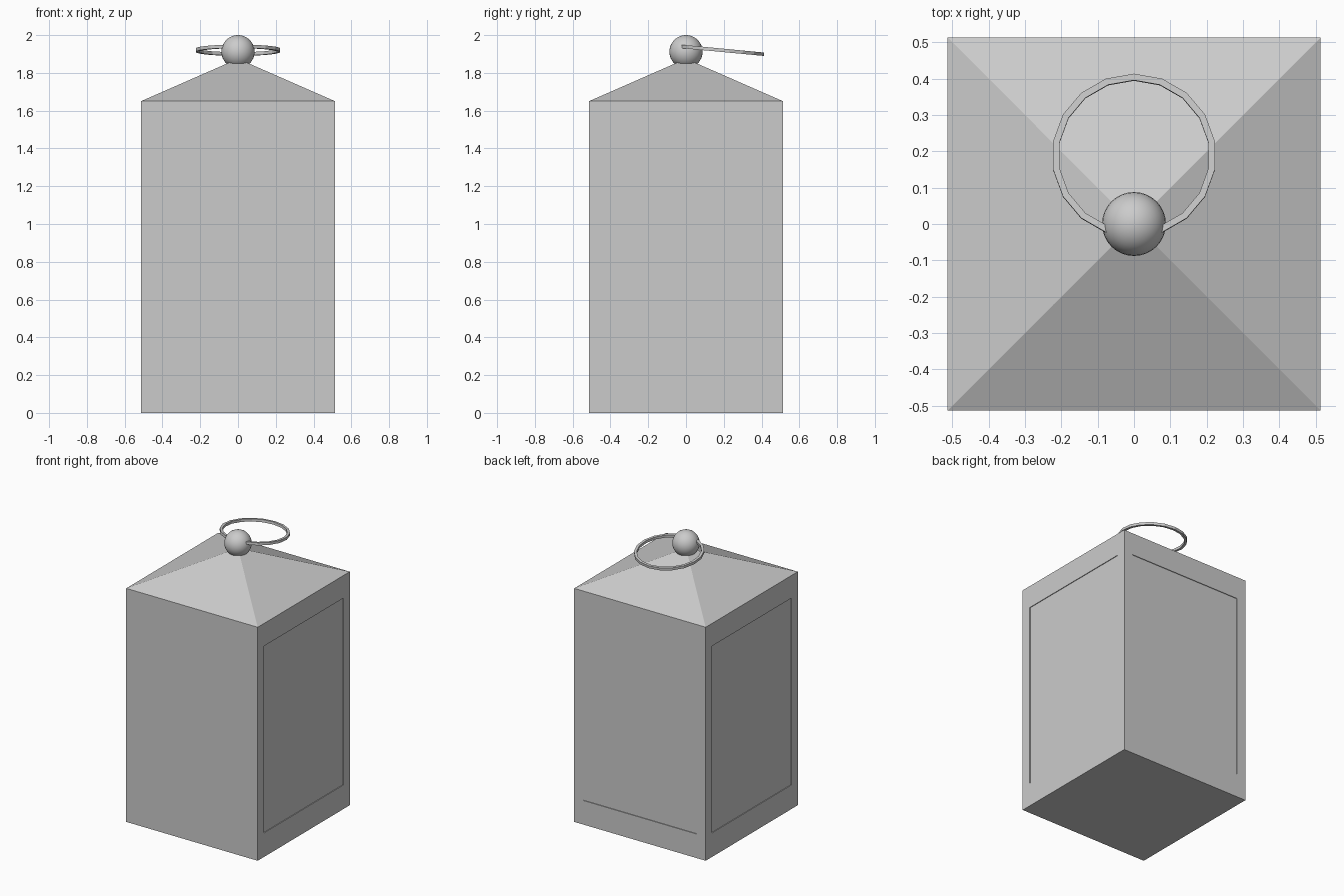
import bpy, bmesh, math
from mathutils import Matrix

cube = bpy.data.objects.get("Cube")
if cube:
    bpy.data.objects.remove(cube, do_unlink=True)

GREY = (0.6, 0.6, 0.6, 1)
HALF, EAVE, APEX = 0.514, 1.65, 1.875

grey = bpy.data.materials.new("light_grey")
grey.use_nodes = True
grey.diffuse_color = GREY
grey.node_tree.nodes["Principled BSDF"].inputs["Base Color"].default_value = GREY


def make_object(name, bm):
    bmesh.ops.recalc_face_normals(bm, faces=bm.faces)
    mesh = bpy.data.meshes.new(name)
    bm.to_mesh(mesh)
    bm.free()
    mesh.materials.append(grey)
    obj = bpy.data.objects.new(name, mesh)
    bpy.context.collection.objects.link(obj)
    return obj


# Lantern body: a box with shallow window panels on both sides and the back
bm = bmesh.new()
size = Matrix.Diagonal((2 * HALF, 2 * HALF, EAVE, 1))
bmesh.ops.create_cube(bm, size=1, matrix=Matrix.Translation((0, 0, EAVE / 2)) @ size)
bm.normal_update()
windows = [f for f in bm.faces if abs(f.normal.x) > 0.9 or f.normal.y > 0.9]
for face in windows:
    normal = face.normal.copy()
    bmesh.ops.inset_individual(bm, faces=[face], thickness=0.1)
    # Bring the panel to its full height, then sink it slightly
    for v in face.verts:
        v.co.z = 1.49 if v.co.z > EAVE / 2 else 0.17
    bmesh.ops.inset_individual(bm, faces=[face], thickness=0)
    for v in face.verts:
        v.co -= normal * 0.005

# Pyramid roof raised from the top of the box
top = max(bm.faces, key=lambda f: f.calc_center_median().z)
bmesh.ops.poke(bm, faces=[top])
max(bm.verts, key=lambda v: v.co.z + (abs(v.co.x) < 0.01)).co.z = APEX
make_object("lantern_body", bm)

# Round finial
bm = bmesh.new()
bmesh.ops.create_uvsphere(bm, u_segments=32, v_segments=16, radius=0.088,
                          matrix=Matrix.Translation((0, 0, 1.912)))
for f in bm.faces:
    f.smooth = True
make_object("finial_ball", bm)

# Carrying ring: square section swept round, tilted down towards the back
SIDES = 18
section = [(0.208, -0.009), (0.226, -0.009), (0.226, 0.009), (0.208, 0.009)]
bm = bmesh.new()
loops = []
for i in range(SIDES):
    a = math.pi / 2 + math.tau * i / SIDES
    loops.append([bm.verts.new((r * math.cos(a), r * math.sin(a), z)) for r, z in section])
for i in range(SIDES):
    here, after = loops[i], loops[(i + 1) % SIDES]
    for j in range(4):
        k = (j + 1) % 4
        bm.faces.new((here[j], after[j], after[k], here[k]))
ring = make_object("carrying_ring", bm)
ring.location = (0, 0.188, 1.92)
ring.rotation_euler.x = math.radians(-5.4)
